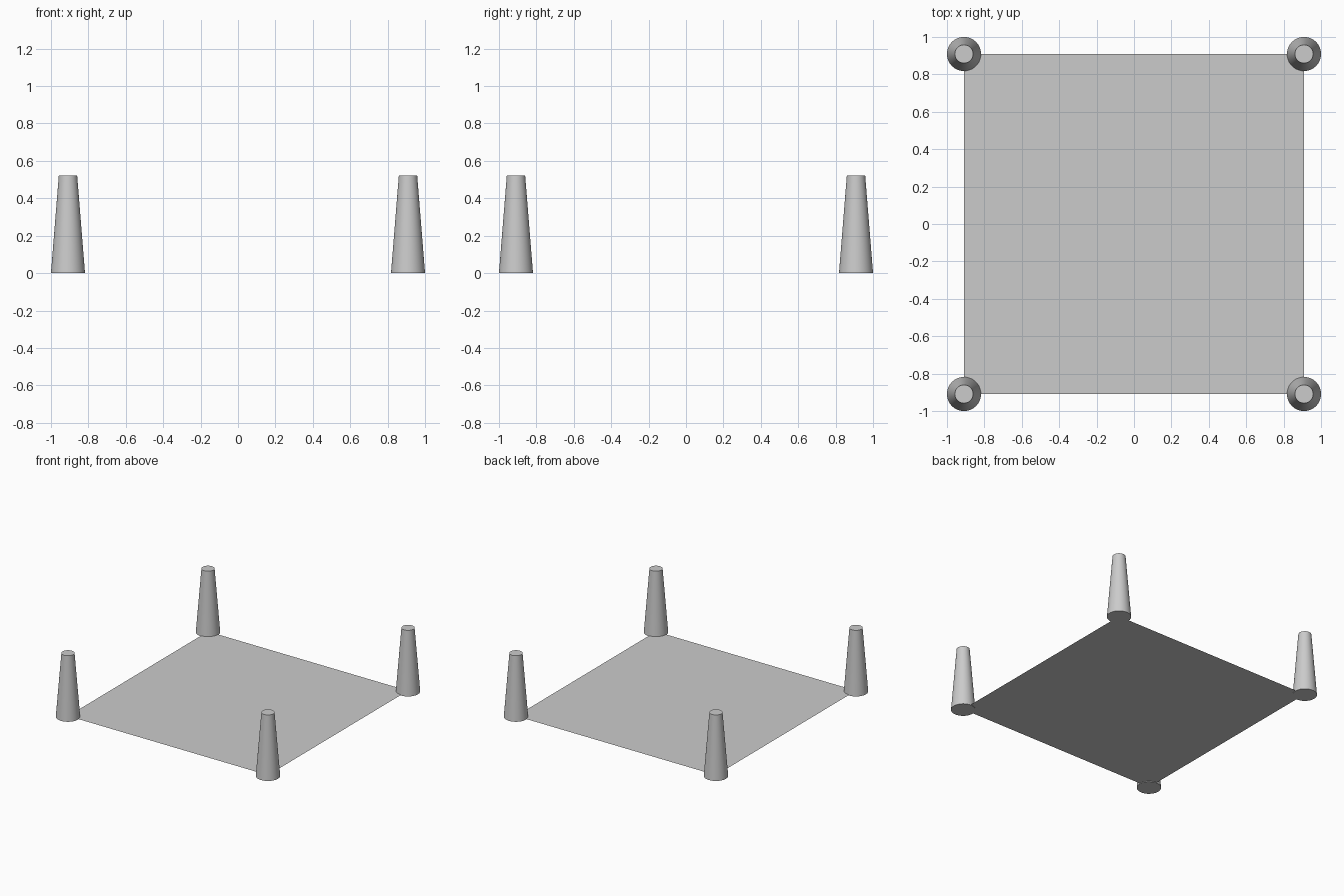
import bpy

if "Cube" in bpy.data.objects:
    bpy.data.objects.remove(bpy.data.objects["Cube"])

C = 0.909      # corner offset of post centres
H = 0.523      # post height

# thin single-sheet base between the posts
bpy.ops.mesh.primitive_plane_add(size=2 * C, location=(0, 0, 0.005))
bpy.context.object.name = "base_sheet"

# four tapered corner posts
for sx, xn in ((-1, "left"), (1, "right")):
    for sy, yn in ((-1, "front"), (1, "back")):
        bpy.ops.mesh.primitive_cone_add(vertices=64, radius1=0.091, radius2=0.049,
                                        depth=H, location=(sx * C, sy * C, H / 2))
        bpy.context.object.name = f"{yn}_{xn}_post"
        bpy.ops.object.shade_smooth_by_angle()
